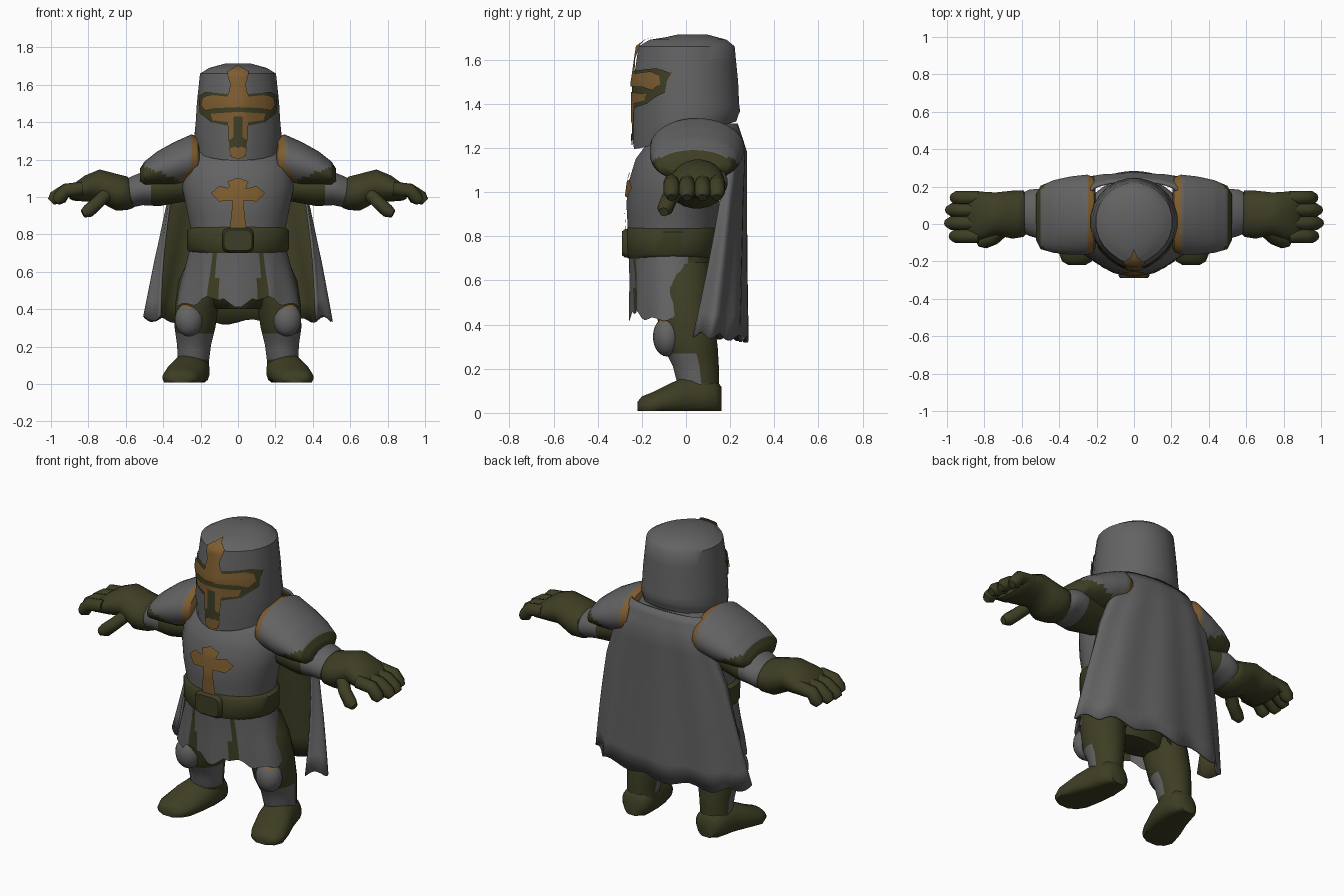
import bpy, bmesh, math
from mathutils import Vector
from mathutils.bvhtree import BVHTree

if "Cube" in bpy.data.objects:
    bpy.data.objects.remove(bpy.data.objects["Cube"])


def material(name, rgb):
    m = bpy.data.materials.new(name)
    m.diffuse_color = (*rgb, 1)
    m.use_nodes = True
    m.node_tree.nodes["Principled BSDF"].inputs["Base Color"].default_value = m.diffuse_color
    return m


MATS = [material("steel_grey", (0.125, 0.125, 0.128)),
        material("dark_olive", (0.048, 0.048, 0.018)),
        material("bronze_gold", (0.21, 0.11, 0.03))]
GREY, OLIVE, GOLD = range(3)


def finish(name, bm, colour, angle=50):
    """Turn a bmesh into a smooth object; colour is an index or rule(centre, normal)."""
    bm.normal_update()
    for f in bm.faces:
        f.material_index = colour(f.calc_center_median(), f.normal) if callable(colour) else colour
    me = bpy.data.meshes.new(name)
    bm.to_mesh(me)
    bm.free()
    ob = bpy.data.objects.new(name, me)
    bpy.context.collection.objects.link(ob)
    for m in MATS:
        me.materials.append(m)
    bpy.ops.object.select_all(action='DESELECT')
    ob.select_set(True)
    bpy.context.view_layer.objects.active = ob
    bpy.ops.object.shade_smooth_by_angle(angle=math.radians(angle))
    return ob


def loft(name, axis, rings, colour, n=20, k=2, power=1.0, warp=None, caps=True, side=1):
    """Skin ellipses (position, centre a, centre b, radius a, radius b) along an axis."""
    fine = []
    for r0, r1 in zip(rings, rings[1:]):
        fine += [[a + (b - a) * i / k for a, b in zip(r0, r1)] for i in range(k)]
    fine.append(rings[-1])
    bm, loops = bmesh.new(), []
    for p, ca, cb, ra, rb in fine:
        loop = []
        for i in range(n):
            t = 2 * math.pi * (i + 0.5) / n
            c, s = math.cos(t), math.sin(t)
            a = ca + ra * math.copysign(abs(c) ** power, c)
            b = cb + rb * math.copysign(abs(s) ** power, s)
            co = Vector({'x': (p, a, b), 'y': (a, p, b), 'z': (a, b, p)}[axis])
            co = warp(co) if warp else co
            co.x *= side
            loop.append(bm.verts.new(co))
        loops.append(loop)
    for l0, l1 in zip(loops, loops[1:]):
        for i in range(n):
            j = (i + 1) % n
            bm.faces.new((l0[i], l0[j], l1[j], l1[i]))
    if caps:
        bm.faces.new(loops[0])
        bm.faces.new(loops[-1])
    bmesh.ops.recalc_face_normals(bm, faces=bm.faces)
    return finish(name, bm, colour)


def ball(name, centre, radii, colour):
    bm = bmesh.new()
    bmesh.ops.create_uvsphere(bm, u_segments=16, v_segments=12, radius=1)
    for v in bm.verts:
        v.co = Vector([c + r * q for c, r, q in zip(centre, radii, v.co)])
    return finish(name, bm, colour)


def finger(name, points, radius, side):
    """Tapered blunt digit following a short path."""
    bm, loops = bmesh.new(), []
    for i, p in enumerate(points):
        a, b = points[max(i - 1, 0)], points[min(i + 1, len(points) - 1)]
        q = (Vector(b) - Vector(a)).to_track_quat('Z', 'Y')
        r = radius * (0.6 if i == len(points) - 1 else 1)
        ring = [Vector(p) + q @ Vector((r * math.cos(t), r * math.sin(t), 0))
                for t in [math.pi * j / 4 for j in range(8)]]
        loops.append([bm.verts.new((v.x * side, v.y, v.z)) for v in ring])
    for l0, l1 in zip(loops, loops[1:]):
        for i in range(8):
            bm.faces.new((l0[i], l0[i - 1], l1[i - 1], l1[i]))
    bm.faces.new(loops[0])
    bm.faces.new(loops[-1])
    bmesh.ops.recalc_face_normals(bm, faces=bm.faces)
    return finish(name, bm, OLIVE)


def plate(name, half, target, colour, lift, step=0.02):
    """Thin symmetric plate: right half outline (x, z), draped on the front of a part."""
    outline = half + [(-x, z) for x, z in reversed(half) if x > 0]
    bm = bmesh.new()
    bm.faces.new([bm.verts.new((x, 0, z)) for x, z in outline])
    for no, lo, hi in (((1, 0, 0), -0.3, 0.3), ((0, 0, 1), 0.6, 1.8)):
        for i in range(round((hi - lo) / step) + 1):
            bmesh.ops.bisect_plane(bm, geom=bm.verts[:] + bm.edges[:] + bm.faces[:],
                                   plane_co=Vector(no) * (lo + i * step), plane_no=no)
    tree = BVHTree.FromPolygons([v.co for v in target.data.vertices],
                                [p.vertices for p in target.data.polygons])
    for v in bm.verts:
        hit, no, _, _ = tree.ray_cast(Vector((v.co.x, -1, v.co.z)), Vector((0, 1, 0)))
        if hit is None:
            hit, no, _, _ = tree.find_nearest(Vector((v.co.x, -0.2, v.co.z)))
        v.co = hit + no * lift
    bm.normal_update()
    bmesh.ops.reverse_faces(bm, faces=[f for f in bm.faces if f.normal.y > 0])
    return finish(name, bm, colour)


# Helmet: tapered barrel with a front ridge and a rim that rises to the back
def helmet_warp(co):
    t = min(1, max(0, (1.4 - co.z) / 0.2))
    co.z += t * (co.y + 0.235) * 0.28
    if co.y < 0 and co.z < 1.695:
        co.y -= 0.025 * max(0, 1 - abs(co.x) / 0.11)
    return co


helmet = loft("helmet", 'z', [(1.19, 0, 0.005, 0.225, 0.225), (1.3, 0, 0.012, 0.234, 0.235),
                              (1.5, 0, 0.008, 0.222, 0.23), (1.66, 0, 0.012, 0.205, 0.21),
                              (1.69, 0, 0.02, 0.155, 0.165), (1.713, 0, 0.03, 0.07, 0.07)],
              GREY, n=24, warp=helmet_warp)
plate("visor_slit", [(0, 1.2), (0.04, 1.22), (0.05, 1.38), (0.14, 1.4), (0.2, 1.45),
                     (0.205, 1.54), (0.17, 1.56), (0.06, 1.55), (0, 1.55)], helmet, OLIVE, 0.006)
plate("helmet_crest", [(0, 1.48), (0.12, 1.475), (0.165, 1.46), (0.19, 1.49), (0.18, 1.53),
                       (0.15, 1.545), (0.05, 1.535), (0.035, 1.6), (0.055, 1.66), (0, 1.695)],
      helmet, GOLD, 0.012)
plate("visor_trim", [(0, 1.43), (0.025, 1.43), (0.025, 1.32), (0.045, 1.3), (0.05, 1.4),
                     (0.13, 1.41), (0.14, 1.445), (0, 1.455)], helmet, GOLD, 0.01)
plate("helmet_tip", [(0, 1.2), (0.03, 1.215), (0.042, 1.26), (0.015, 1.27), (0, 1.26)], helmet, GOLD, 0.012)

# Torso, chest cross and belt
torso = loft("torso", 'z', [(0.7, 0, -0.06, 0.24, 0.2), (0.83, 0, -0.06, 0.255, 0.205),
                            (0.95, 0, -0.06, 0.28, 0.212), (1.05, 0, -0.045, 0.3, 0.215),
                            (1.15, 0, -0.01, 0.3, 0.22), (1.25, 0, 0.045, 0.26, 0.2),
                            (1.31, 0, 0.08, 0.2, 0.14)], GREY, n=24)
plate("chest_cross", [(0, 0.82), (0.04, 0.83), (0.03, 0.98), (0.1, 0.975), (0.14, 1.02),
                      (0.1, 1.055), (0.04, 1.045), (0.055, 1.08), (0, 1.1)], torso, GOLD, 0.01)
loft("belt", 'z', [(0.7, 0, -0.06, 0.255, 0.205), (0.72, 0, -0.06, 0.275, 0.215),
                   (0.82, 0, -0.06, 0.275, 0.218), (0.84, 0, -0.06, 0.25, 0.205)], OLIVE, n=24, k=1)
loft("belt_buckle", 'y', [(-0.29, 0, 0.768, 0.075, 0.055), (-0.275, 0, 0.768, 0.085, 0.066),
                          (-0.2, 0, 0.768, 0.085, 0.066)], OLIVE, n=12, k=1, power=0.4)


# Skirt: grey hanging panels at the front, olive cloth in the gaps and behind
def skirt_warp(co):
    t = (0.72 - co.z) / 0.28
    a = math.atan2(co.x, -co.y - 0.05)
    gap = math.exp(-((abs(a) - 0.62) / 0.12) ** 2)
    f = 1 + t * (0.025 * math.cos(9 * a) - 0.09 * gap)
    return Vector((co.x * f, (co.y + 0.05) * f - 0.05,
                   co.z - t * (0.02 * math.cos(5 * a) + 0.012 * math.sin(14 * abs(a)))))


def skirt_colour(c, n):
    a = abs(math.atan2(c.x, -c.y - 0.05))
    return OLIVE if c.y > 0.0 or 0.55 < a < 0.7 else GREY


loft("skirt", 'z', [(0.72, 0, -0.06, 0.26, 0.2), (0.62, 0, -0.055, 0.285, 0.2),
                    (0.5, 0, -0.055, 0.315, 0.2), (0.44, 0, -0.055, 0.325, 0.2)],
     skirt_colour, n=64, k=2, warp=skirt_warp, caps=False)
loft("hips", 'z', [(0.4, 0, 0, 0.16, 0.09), (0.5, 0, -0.02, 0.26, 0.15), (0.71, 0, -0.05, 0.25, 0.18)], OLIVE)

# Cape: flaring sheet wrapping round the back, olive lining
bm = bmesh.new()
NU, NV = 48, 12
levels = [(1.31, 0.23, 0.235, 0.06), (1.18, 0.31, 0.275, 0.07), (0.95, 0.385, 0.272, 0.1),
          (0.65, 0.44, 0.272, 0.13), (0.33, 0.49, 0.275, 0.165)]
grid = []
for j in range(NV + 1):
    s = j / NV * (len(levels) - 1)
    i0 = min(int(s), len(levels) - 2)
    z, w, back, depth = [a + (b - a) * (s - i0) for a, b in zip(levels[i0], levels[i0 + 1])]
    v = j / NV
    row = []
    for i in range(NU + 1):
        u = 2 * i / NU - 1
        a = u * math.radians(85 + 35 * v)
        f = 1 + 0.035 * v * math.cos(17 * u)
        hem = (0.025 * abs(u) + 0.014 * math.sin(23 * u)) * (v ** 6)
        row.append(bm.verts.new((w * f * math.sin(a), back - depth * (1 - math.cos(a)) + (f - 1) * 0.25 * math.cos(a),
                                 z + hem)))
    grid.append(row)
for r0, r1 in zip(grid, grid[1:]):
    for i in range(NU):
        bm.faces.new((r0[i], r1[i], r1[i + 1], r0[i + 1]))
bm.normal_update()
if sum(f.normal.y for f in bm.faces) < 0:
    bmesh.ops.reverse_faces(bm, faces=bm.faces[:])
cape = finish("cape", bm, GREY)
mod = cape.modifiers.new("thickness", 'SOLIDIFY')
mod.thickness, mod.offset, mod.material_offset = 0.012, -1, 1


# Colour rules for the armour
def pauldron_colour(c, n):
    x = abs(c.x)
    if c.z < 1.095 + 0.35 * (x - 0.32) or x > 0.5:
        return OLIVE
    return GOLD if x < 0.25 + max(0, 1.16 - c.z) * 0.9 else GREY


def leg_colour(c, n):
    return GREY if 0.14 < c.z < 0.26 and n.y < 0.2 else OLIVE


def foot_warp(co):
    co.z = max(0.008, co.z)
    return co


for side, tag in ((1, "left"), (-1, "right")):
    # Shoulder armour
    loft(tag + "_pauldron", 'x', [(0.205, 0.05, 1.2, 0.17, 0.09), (0.215, 0.05, 1.2, 0.2, 0.125),
                                  (0.25, 0.05, 1.2, 0.215, 0.135), (0.34, 0.045, 1.17, 0.21, 0.125),
                                  (0.43, 0.04, 1.145, 0.195, 0.1), (0.5, 0.035, 1.12, 0.17, 0.07),
                                  (0.525, 0.035, 1.11, 0.12, 0.04)],
         pauldron_colour, n=32, k=4, side=side)
    # Upper arm and flared glove
    loft(tag + "_arm", 'x', [(0.26, 0.03, 1.06, 0.1, 0.08), (0.42, 0.04, 1.05, 0.13, 0.1),
                             (0.51, 0.055, 1.045, 0.135, 0.09), (0.56, 0.06, 1.03, 0.125, 0.085),
                             (0.61, 0.06, 1.02, 0.1, 0.07)],
         lambda c, n: OLIVE if abs(c.x) < 0.46 else GREY, side=side)
    loft(tag + "_glove", 'x', [(0.56, 0.055, 1.0, 0.09, 0.06), (0.59, 0.055, 1.02, 0.125, 0.09),
                               (0.65, 0.05, 1.025, 0.13, 0.1), (0.74, 0.055, 1.06, 0.115, 0.088),
                               (0.82, 0.045, 1.045, 0.13, 0.07), (0.88, 0.04, 1.025, 0.13, 0.045),
                               (0.9, 0.04, 1.015, 0.11, 0.025)], OLIVE, side=side)
    for i, y in enumerate((-0.065, 0.005, 0.075, 0.14)):
        tip = (0.975, 1.0, 0.995, 0.97)[i]
        finger(f"{tag}_finger_{i + 1}", [(0.83, y, 1.045), (0.92, y, 1.035),
                                         (tip - 0.02, y, 0.995), (tip, y, 0.975)], 0.037, side)
    finger(tag + "_thumb", [(0.7, -0.03, 1.02), (0.75, -0.075, 0.97), (0.8, -0.095, 0.925),
                            (0.83, -0.1, 0.91)], 0.037, side)
    # Leg, knee guard and boot
    loft(tag + "_leg", 'z', [(0.06, 0.24, 0.07, 0.085, 0.08), (0.13, 0.238, 0.055, 0.085, 0.095),
                             (0.21, 0.235, 0.045, 0.092, 0.105), (0.3, 0.23, 0.02, 0.11, 0.125),
                             (0.42, 0.22, 0.0, 0.118, 0.13), (0.55, 0.18, -0.01, 0.14, 0.13),
                             (0.68, 0.14, -0.03, 0.12, 0.14)], leg_colour, k=3, side=side)
    ball(tag + "_knee_guard", (0.262 * side, -0.085, 0.345), (0.076, 0.065, 0.09),
         lambda c, n: GOLD if c.z > 0.415 else GREY)
    loft(tag + "_boot", 'y', [(0.16, 0.24, 0.06, 0.055, 0.06), (0.13, 0.24, 0.07, 0.085, 0.085),
                              (0.03, 0.25, 0.07, 0.1, 0.105), (-0.06, 0.275, 0.055, 0.11, 0.085),
                              (-0.15, 0.3, 0.035, 0.105, 0.06), (-0.2, 0.305, 0.03, 0.08, 0.045),
                              (-0.22, 0.305, 0.025, 0.045, 0.025)], OLIVE, warp=foot_warp, side=side)
